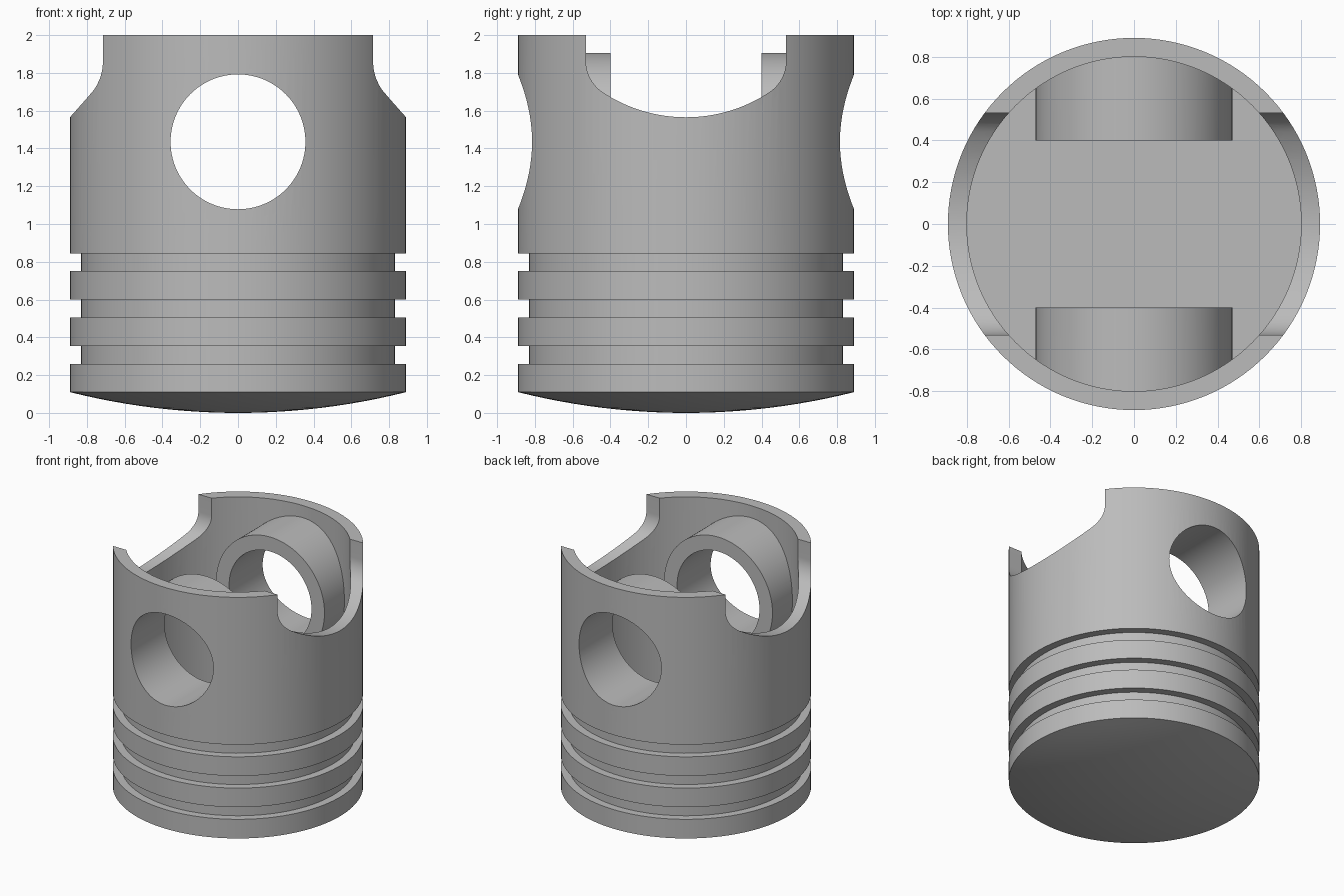
import bpy, bmesh, math
from mathutils import Matrix

if "Cube" in bpy.data.objects:
    bpy.data.objects.remove(bpy.data.objects["Cube"])

SEGMENTS = 128
OUTER, INNER, GROOVE = 0.89, 0.80, 0.83
CROWN, FLOOR, TOP = 0.11, 0.35, 2.0
PIN_Z, PIN_R, BOSS_R = 1.435, 0.357, 0.47

metal = bpy.data.materials.new("grey metal")
metal.use_nodes = True
grey = (0.5, 0.5, 0.5, 1)
metal.diffuse_color = grey
metal.node_tree.nodes["Principled BSDF"].inputs["Base Color"].default_value = grey


def add_object(name, bm):
    bmesh.ops.recalc_face_normals(bm, faces=bm.faces)
    mesh = bpy.data.meshes.new(name)
    bm.to_mesh(mesh)
    bm.free()
    mesh.materials.append(metal)
    obj = bpy.data.objects.new(name, mesh)
    bpy.context.collection.objects.link(obj)
    return obj


def lathe(name, profile):
    bm = bmesh.new()
    verts = [bm.verts.new((r, 0, z)) for r, z in profile]
    edges = [bm.edges.new(pair) for pair in zip(verts, verts[1:])]
    bmesh.ops.spin(bm, geom=verts + edges, cent=(0, 0, 0), axis=(0, 0, 1),
                   angle=math.tau, steps=SEGMENTS, use_duplicate=False)
    bmesh.ops.remove_doubles(bm, verts=bm.verts, dist=0.0001)
    return add_object(name, bm)


def cylinder(name, radius, y0, y1):
    bm = bmesh.new()
    place = Matrix.Translation((0, (y0 + y1) / 2, PIN_Z)) @ Matrix.Rotation(math.pi / 2, 4, "X")
    bmesh.ops.create_cone(bm, cap_ends=True, segments=SEGMENTS, radius1=radius,
                          radius2=radius, depth=abs(y1 - y0), matrix=place)
    return add_object(name, bm)


def prism(name, outline, x0, x1):
    bm = bmesh.new()
    face = bm.faces.new([bm.verts.new((x0, y, z)) for y, z in outline])
    moved = bmesh.ops.extrude_face_region(bm, geom=[face])["geom"]
    bmesh.ops.translate(bm, vec=(x1 - x0, 0, 0),
                        verts=[v for v in moved if isinstance(v, bmesh.types.BMVert)])
    return add_object(name, bm)


def combine(target, other, operation):
    mod = target.modifiers.new(operation.lower(), "BOOLEAN")
    mod.operation, mod.solver, mod.object = operation, "EXACT", other
    bpy.context.view_layer.objects.active = target
    bpy.ops.object.modifier_apply(modifier=mod.name)
    bpy.data.objects.remove(other)


# Piston body: domed crown, three ring grooves, hollow skirt
dome_r = (OUTER ** 2 + CROWN ** 2) / (2 * CROWN)
profile = [(0, 0)]
for i in range(1, 13):
    r = OUTER * i / 12
    profile.append((r, dome_r - math.sqrt(dome_r ** 2 - r ** 2)))
for i in range(3):
    low = 0.26 + i * 0.245
    high = low + 0.095
    profile += [(OUTER, low), (GROOVE, low), (GROOVE, high), (OUTER, high)]
profile += [(OUTER, TOP), (INNER, TOP), (INNER, FLOOR), (0, FLOOR)]
body = lathe("piston_body", profile)

# Skirt cut-outs: broad arc with rounded corners and straight sides
half, arc_r, corner_r, base = 0.53, 0.8, 0.2, 1.565
corner_y = half - corner_r
corner_z = base + arc_r - math.sqrt((arc_r - corner_r) ** 2 - corner_y ** 2)
tangent = math.asin(corner_y / (arc_r - corner_r))
right = [(arc_r * math.sin(tangent * i / 16), base + arc_r * (1 - math.cos(tangent * i / 16)))
         for i in range(17)]
for i in range(1, 13):
    a = tangent + (math.pi / 2 - tangent) * i / 12
    right.append((corner_y + corner_r * math.sin(a), corner_z - corner_r * math.cos(a)))
right.append((half, TOP + 0.2))
outline = [(-y, z) for y, z in reversed(right[1:])] + right
for side in (-1, 1):
    combine(body, prism("skirt_cutter", outline, side * 0.5, side * 1.1), "DIFFERENCE")

# Pin bosses, trimmed to the inside of the skirt wall
for side in (-1, 1):
    boss = cylinder("pin_boss", BOSS_R, side * 0.4, side * 1.0)
    limit = lathe("boss_limit", [(0, 0.5), (0.85, 0.5), (0.85, TOP), (0, TOP)])
    combine(boss, limit, "INTERSECT")
    combine(body, boss, "UNION")

# Pin bore through both bosses
combine(body, cylinder("pin_cutter", PIN_R, -1.2, 1.2), "DIFFERENCE")

bpy.ops.object.select_all(action="DESELECT")
body.select_set(True)
bpy.context.view_layer.objects.active = body
bpy.ops.object.shade_smooth_by_angle(angle=math.radians(25))
